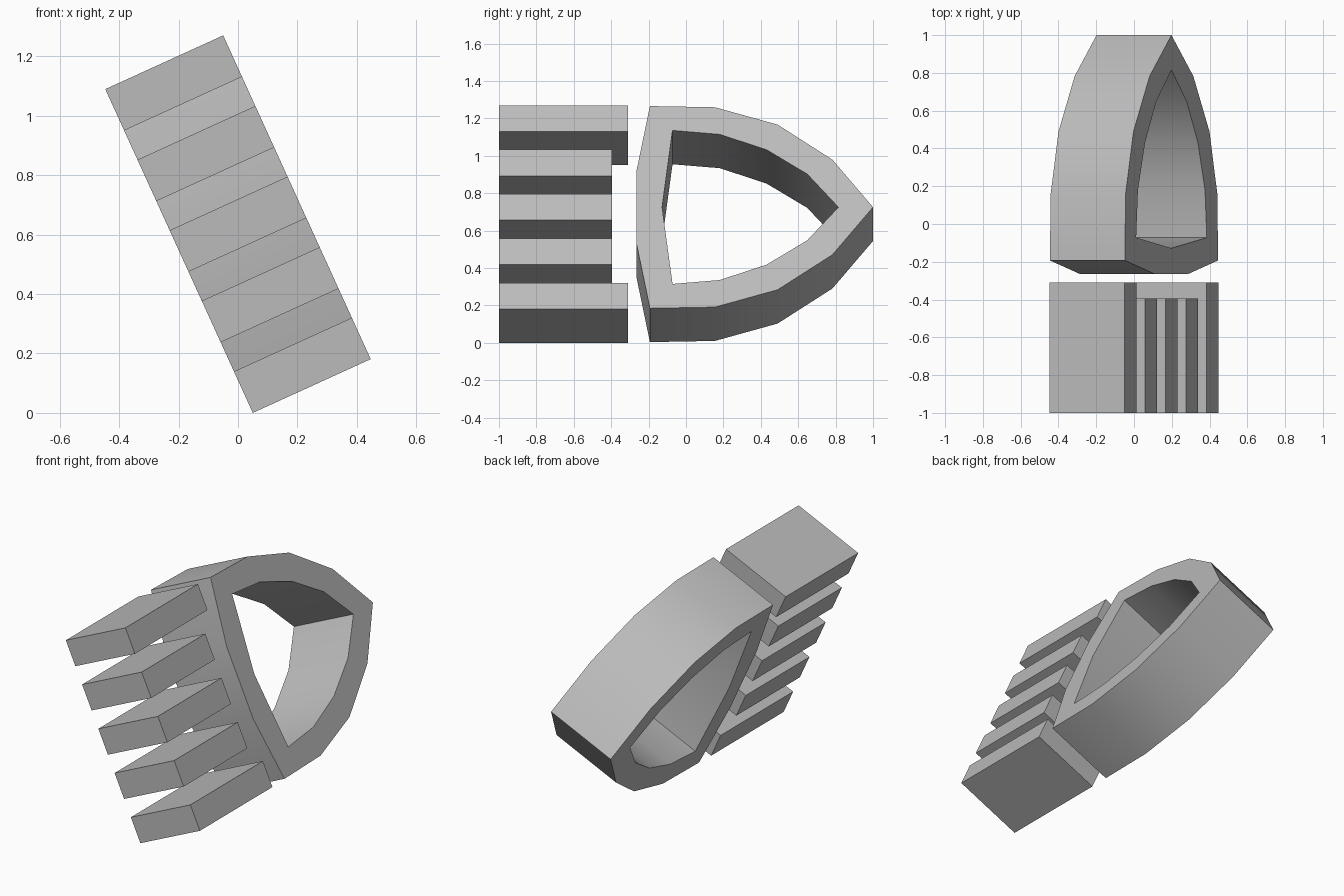
import bpy, bmesh, math
from mathutils import Matrix

cube = bpy.data.objects.get("Cube")
if cube:
    bpy.data.objects.remove(cube, do_unlink=True)

TILT = math.radians(-24.5)   # whole model leans about the y axis
CENTRE_Z = 0.635
WIDTH, HEIGHT = 0.436, 1.197

grey = bpy.data.materials.new("plain grey")
grey.use_nodes = True
colour = (0.5, 0.5, 0.5, 1)
grey.diffuse_color = colour
grey.node_tree.nodes["Principled BSDF"].inputs["Base Color"].default_value = colour


def add_object(name, bm):
    bmesh.ops.recalc_face_normals(bm, faces=bm.faces)
    mesh = bpy.data.meshes.new(name)
    bm.to_mesh(mesh)
    bm.free()
    mesh.materials.append(grey)
    obj = bpy.data.objects.new(name, mesh)
    bpy.context.collection.objects.link(obj)
    obj.location.z = CENTRE_Z
    obj.rotation_euler.y = TILT
    return obj


def add_bar(name, y0, y1, z):
    bm = bmesh.new()
    size = Matrix.Diagonal((WIDTH, y1 - y0, BAR, 1))
    bmesh.ops.create_cube(bm, size=1, matrix=Matrix.Translation((0, (y0 + y1) / 2, z)) @ size)
    return add_object(name, bm)


def mirrored_loop(half):
    """Close a (y, z) half profile by mirroring it below z = 0."""
    return half + [(y, -z) for y, z in reversed(half) if z > 0]


# Five prongs; the outer two reach further back
BAR = 0.153
pitch = (HEIGHT - BAR) / 4
for i in range(5):
    back = -0.31 if i in (0, 4) else -0.395
    add_bar(f"prong_{i + 1}", -1.0, back, (i - 2) * pitch)

# Pointed ring: outer and inner outlines filled, then extruded across
outer = mirrored_loop([(-0.265, 0.212), (-0.193, 0.594), (0.155, 0.587),
                       (0.49, 0.485), (0.783, 0.279), (1.0, 0)])
inner = mirrored_loop([(-0.128, 0), (-0.072, 0.451), (0.18, 0.428),
                       (0.43, 0.338), (0.648, 0.195), (0.815, 0)])
bm = bmesh.new()
edges = []
for outline in (outer, inner):
    verts = [bm.verts.new((-WIDTH / 2, y, z)) for y, z in outline]
    edges += [bm.edges.new((a, b)) for a, b in zip(verts, verts[1:] + verts[:1])]
bmesh.ops.triangle_fill(bm, edges=edges, use_beauty=True)
extruded = bmesh.ops.extrude_face_region(bm, geom=bm.faces[:], use_keep_orig=True)
top = [g for g in extruded["geom"] if isinstance(g, bmesh.types.BMVert)]
bmesh.ops.translate(bm, verts=top, vec=(WIDTH, 0, 0))
ring = add_object("pointed_ring", bm)

# Smooth the curved walls, keep the corners sharp
bpy.ops.object.select_all(action='DESELECT')
ring.select_set(True)
bpy.context.view_layer.objects.active = ring
bpy.ops.object.shade_smooth_by_angle(angle=math.radians(30))
